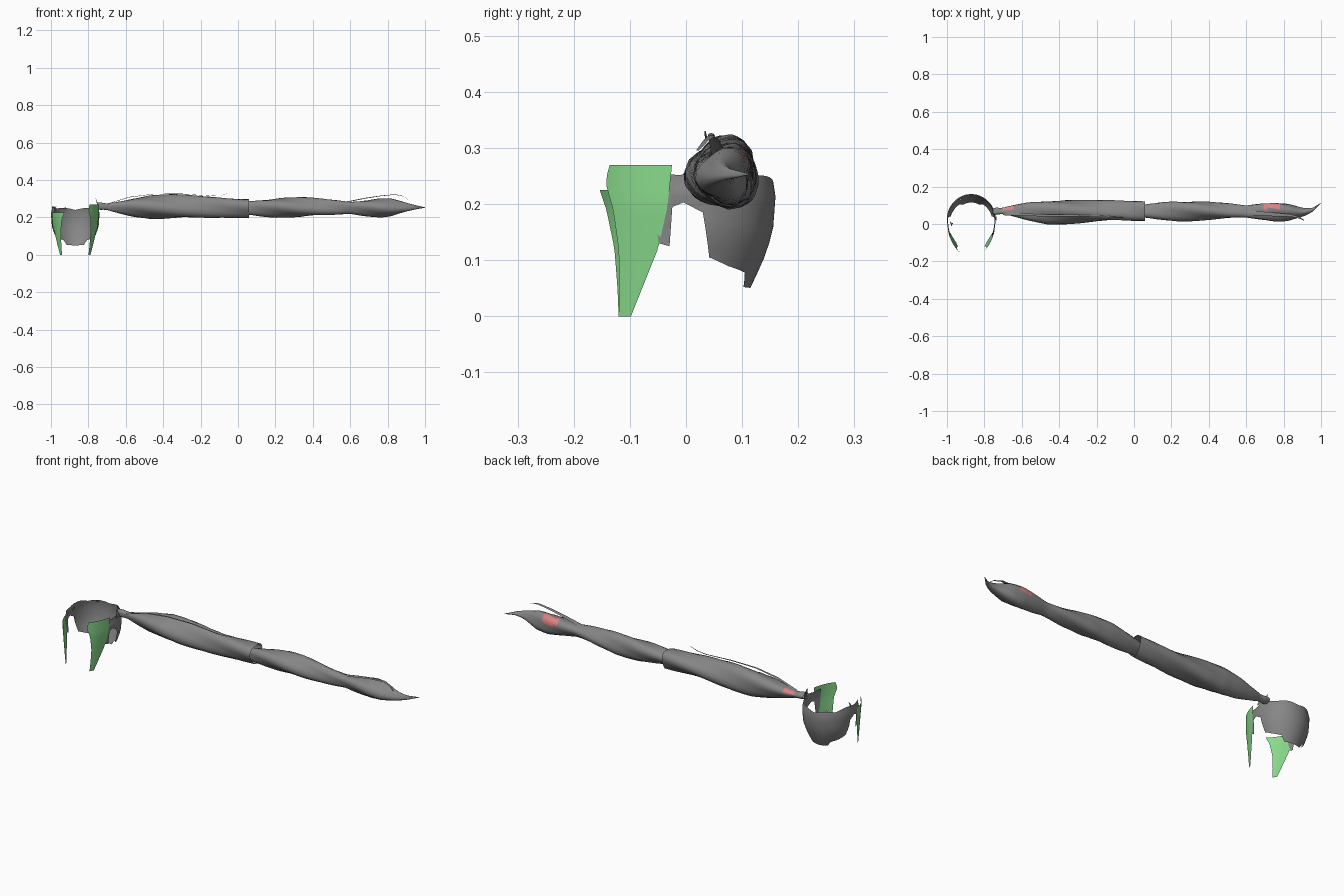
import bpy, bmesh, math
from mathutils import Vector

if "Cube" in bpy.data.objects:
    bpy.data.objects.remove(bpy.data.objects["Cube"])


def material(name, rgb):
    m = bpy.data.materials.new(name)
    m.diffuse_color = (*rgb, 1)
    m.use_nodes = True
    m.node_tree.nodes["Principled BSDF"].inputs["Base Color"].default_value = m.diffuse_color
    return m


GREY = material("grey hair", (0.24, 0.24, 0.24))
GREEN = material("green fringe", (0.25, 0.70, 0.26))
RED = material("red patch", (0.70, 0.22, 0.22))


def lerp(table, t, col=1):
    """Piecewise linear lookup of a column in a table sorted on column 0."""
    if t <= table[0][0]:
        return table[0][col]
    for a, b in zip(table, table[1:]):
        if t <= b[0]:
            k = (t - a[0]) / (b[0] - a[0])
            return a[col] + k * (b[col] - a[col])
    return table[-1][col]


def grid(name, rows, mats, closed=False, centre=None, rule=None, angle=50):
    """Skin rows of points; faces are turned away from centre(face)."""
    bm = bmesh.new()
    vs = [[bm.verts.new(p) for p in row] for row in rows]
    n = len(rows[0])
    for a, b in zip(vs, vs[1:]):
        for j in range(n if closed else n - 1):
            k = (j + 1) % n
            bm.faces.new((a[j], a[k], b[k], b[j]))
    bm.normal_update()
    for f in bm.faces:
        c = f.calc_center_median()
        if centre and f.normal.dot(c - centre(c)) < 0:
            f.normal_flip()
        if rule:
            f.material_index = rule(c)
    me = bpy.data.meshes.new(name)
    bm.to_mesh(me)
    bm.free()
    for m in mats:
        me.materials.append(m)
    ob = bpy.data.objects.new(name, me)
    bpy.context.collection.objects.link(ob)
    bpy.ops.object.select_all(action='DESELECT')
    ob.select_set(True)
    bpy.context.view_layer.objects.active = ob
    bpy.ops.object.shade_smooth_by_angle(angle=math.radians(angle))
    return ob


# ---- braid: twisted, lobed tubes; columns are x, radius, y, z ----
UPPER = [(-0.755, 0.018, 0.065, 0.262), (-0.73, 0.022, 0.067, 0.26),
         (-0.71, 0.016, 0.068, 0.258), (-0.66, 0.028, 0.070, 0.256),
         (-0.56, 0.052, 0.068, 0.256), (-0.46, 0.067, 0.066, 0.255),
         (-0.36, 0.069, 0.066, 0.255), (-0.22, 0.062, 0.067, 0.254),
         (-0.08, 0.056, 0.069, 0.253), (0.06, 0.055, 0.070, 0.252)]
LOWER = [(0.03, 0.034, 0.065, 0.25), (0.12, 0.046, 0.068, 0.252),
         (0.22, 0.056, 0.071, 0.253), (0.34, 0.056, 0.072, 0.253),
         (0.46, 0.046, 0.069, 0.253), (0.60, 0.034, 0.065, 0.253),
         (0.68, 0.045, 0.067, 0.252), (0.76, 0.054, 0.068, 0.251),
         (0.82, 0.050, 0.066, 0.252), (0.90, 0.025, 0.062, 0.252),
         (0.95, 0.012, 0.072, 0.253), (1.0, 0.001, 0.112, 0.253)]


def braid(name, table, twist, red_lo, red_hi):
    rows, steps, sides = [], 44, 18
    x0, x1 = table[0][0], table[-1][0]

    def axis(c):
        return Vector((c.x, lerp(table, c.x, 2), lerp(table, c.x, 3)))

    def paint(c):
        d = c - axis(c)
        a = math.degrees(math.atan2(d.z, d.y))
        return int(red_lo < c.x < red_hi and 15 < a < 75)

    for i in range(steps + 1):
        x = x0 + (x1 - x0) * i / steps
        r, y, z = (lerp(table, x, k) for k in (1, 2, 3))
        row = []
        for j in range(sides):
            a = math.tau * j / sides
            rr = r * (0.92 + 0.11 * math.cos(3 * a))   # three strands
            b = a + twist * (x - x0)
            row.append((x, y + rr * math.cos(b), z + rr * math.sin(b)))
        rows.append(row)
    grid(name, rows, [GREY, RED], True, axis, paint)


braid("upper_braid", UPPER, 3.4, -0.70, -0.64)
braid("lower_braid", LOWER, 4.2, 0.70, 0.78)


# ---- loose strands: flat tapering ribbons along a few points ----
def strand(name, pts, width):
    rows = []
    for i, p in enumerate(pts):
        w = width * (1 - i / len(pts))
        rows.append([Vector(p) + Vector(o) * w for o in
                     ((0, -1, 0), (0, 0, 0.35), (0, 1, 0))])
    grid(name, rows, [GREY], centre=lambda c: c - Vector((0, 0, 1)))


strand("upper_loose_strand", [(-0.70, 0.055, 0.27), (-0.58, 0.05, 0.307),
       (-0.45, 0.045, 0.324), (-0.3, 0.045, 0.325), (-0.15, 0.04, 0.314),
       (-0.09, 0.036, 0.317), (-0.05, 0.034, 0.33)], 0.008)
strand("lower_loose_strand", [(0.58, 0.06, 0.28), (0.68, 0.055, 0.300),
       (0.76, 0.05, 0.313), (0.84, 0.045, 0.321), (0.88, 0.035, 0.313),
       (0.91, 0.02, 0.295)], 0.014)

# ---- head band: curved shell around the back, notched at the sides ----
CX, CY = -0.87, 0.03
WIDTH = [(0.0, 0.60), (0.05, 0.65), (0.10, 0.83), (0.15, 0.96),
         (0.22, 1.0), (0.26, 0.93)]
EDGE = [(0, 0.05), (32, 0.052), (40, 0.078), (65, 0.09), (84, 0.105),
        (90, 0.185), (100, 0.203), (106, 0.195), (108, 0.125), (114, 0.13),
        (118, 0.20)]


def band_centre(c):
    return Vector((CX, CY, c.z))


rows = []
for deg in range(-118, 119, 2):
    a = math.radians(deg)
    low = lerp(EDGE, abs(deg))
    top = 0.252 + 0.008 * abs(math.sin(a * 3.5)) - 0.012 * math.cos(a) ** 2
    row = []
    for k in range(8):
        z = low + (top - low) * k / 7
        w = max(lerp(WIDTH, z), 0.96 if abs(deg) > 88 else 0)
        ry = 0.13 if abs(deg) < 90 else 0.2
        row.append((CX + 0.13 * w * math.sin(a), CY + ry * w * math.cos(a), z))
    rows.append(row)
grid("head_band", rows, [GREY], centre=band_centre)

# ---- fringe locks: tapered sheets on both sides; columns z, front y, back y
LOCK = [(0.0, -0.120, -0.098), (0.05, -0.119, -0.078), (0.12, -0.120, -0.050),
        (0.19, -0.130, -0.034), (0.24, -0.144, -0.028), (0.27, -0.136, -0.025)]
for side, top, shift, name in ((1, 0.27, 0.0, "right_fringe_lock"),
                               (-1, 0.225, -0.014, "left_fringe_lock")):
    rows = []
    for i in range(15):
        z = top * i / 14
        ya, yb = lerp(LOCK, z, 1), lerp(LOCK, z, 2)
        ya += shift * z / top
        tuck = 0.80 + 0.21 * min(1, z / 0.2)
        row = []
        for k in range(9):
            y = ya + (yb - ya) * k / 8
            dx = 0.13 * tuck * math.sqrt(1 - ((y - CY) / 0.205) ** 2)
            row.append((CX + side * dx, y, z))
        rows.append(row)
    grid(name, rows, [GREEN], centre=band_centre)

# ---- small upright tufts on the band ----
for i, (x, y, z, h) in enumerate([(-0.75, 0.06, 0.25, 0.055),
                                  (-0.735, 0.03, 0.25, 0.04),
                                  (-0.98, 0.0, 0.235, 0.03),
                                  (-0.93, 0.135, 0.235, 0.02)]):
    out = Vector((x - CX, y - CY, 0)).normalized()
    across = Vector((-out.y, out.x, 0)) * 0.016
    base = Vector((x, y, z))
    rows = []
    for k in range(4):
        t = k / 3
        p = base + Vector((0, 0, h * t)) - out * 0.012 * t * t
        rows.append([p - across * (1 - t * 0.95), p + across * (1 - t * 0.95)])
    grid(f"band_tuft_{i + 1}", rows, [GREY], centre=band_centre)
